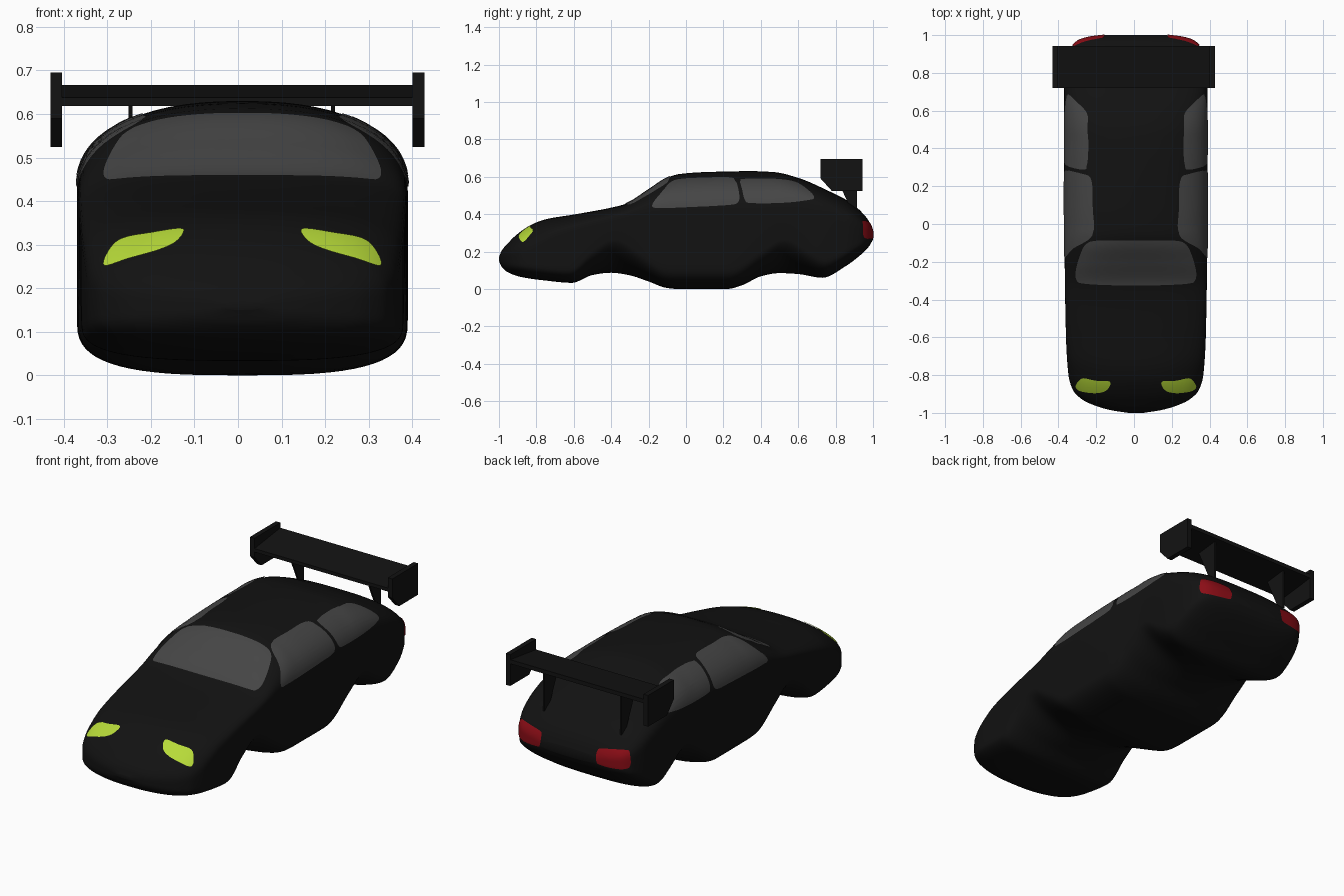
import bpy, bmesh, math
from mathutils import Vector
from mathutils.bvhtree import BVHTree

if "Cube" in bpy.data.objects:
    bpy.data.objects.remove(bpy.data.objects["Cube"])

CX = 0.01  # centre line of the body


def material(name, rgb):
    m = bpy.data.materials.new(name)
    m.diffuse_color = (*rgb, 1)
    m.use_nodes = True
    m.node_tree.nodes["Principled BSDF"].inputs["Base Color"].default_value = m.diffuse_color
    return m


BLACK = material("black_paint", (0.006, 0.006, 0.006))
GLASS = material("grey_glass", (0.06, 0.06, 0.06))
LIME = material("lime_lamp", (0.47, 0.70, 0.04))
RED = material("red_lamp", (0.26, 0.004, 0.008))


def add_object(name, bm, mat, smooth):
    me = bpy.data.meshes.new(name)
    for f in bm.faces:
        f.smooth = smooth
    bm.to_mesh(me)
    bm.free()
    me.materials.append(mat)
    ob = bpy.data.objects.new(name, me)
    bpy.context.collection.objects.link(ob)
    return ob


def curve(keys, y):
    """Smooth monotone interpolation through (y, value) keys."""
    def slope(i):
        if i == 0 or i == len(keys) - 1:
            j = max(i, 1)
            return (keys[j][1] - keys[j-1][1]) / (keys[j][0] - keys[j-1][0])
        a = (keys[i][1] - keys[i-1][1]) / (keys[i][0] - keys[i-1][0])
        b = (keys[i+1][1] - keys[i][1]) / (keys[i+1][0] - keys[i][0])
        return 0 if a * b <= 0 else 2 * a * b / (a + b)
    i = 0
    while i < len(keys) - 2 and y > keys[i+1][0]:
        i += 1
    h = keys[i+1][0] - keys[i][0]
    t = min(max((y - keys[i][0]) / h, 0), 1)
    p, q, m, n = keys[i][1], keys[i+1][1], slope(i) * h, slope(i+1) * h
    return ((2*t**3 - 3*t*t + 1) * p + (t**3 - 2*t*t + t) * m
            + (3*t*t - 2*t**3) * q + (t**3 - t*t) * n)


# Body contours along the length
TOP = [(-1, .17), (-.985, .205), (-.95, .247), (-.9, .295), (-.82, .347), (-.74, .375),
       (-.6, .398), (-.4, .435), (-.32, .456), (-.2, .53), (-.1, .594), (-.04, .614),
       (.1, .625), (.35, .63), (.47, .625), (.6, .594), (.75, .53), (.88, .462),
       (.96, .388), (.985, .35), (1, .315)]
BOTTOM = [(-1, .15), (-.985, .118), (-.95, .088), (-.88, .064), (-.75, .045), (-.61, .033),
          (-.5, .075), (-.4, .087), (-.3, .073), (-.2, .04), (-.1, .005), (-.04, 0),
          (.22, 0), (.3, .02), (.4, .068), (.5, .085), (.6, .08), (.73, .06),
          (.85, .12), (.94, .188), (.98, .23), (1, .265)]
HALF_WIDTH = [(-1, .04), (-.985, .135), (-.96, .22), (-.93, .283), (-.88, .333), (-.8, .357),
              (-.6, .37), (-.2, .377), (.2, .38), (.7, .38), (.85, .37), (.93, .345),
              (.97, .305), (.988, .25), (1, .16)]
SHOULDER = [(-1, .162), (-.95, .17), (-.85, .2), (-.7, .28), (-.4, .36), (-.2, .40),
            (.5, .42), (.75, .39), (.9, .33), (1, .292)]
SILL = [(-1, .158), (-.9, .14), (-.62, .12), (-.5, .21), (-.38, .265), (-.26, .21), (-.1, .13),
        (.24, .13), (.41, .21), (.53, .265), (.65, .21), (.75, .17), (.9, .24), (1, .285)]
TOP_POWER = [(-1, 2.3), (-.8, 2.4), (-.3, 3.2), (0, 2.35), (.4, 2.35), (.68, 2.9), (1, 3)]
SILL_POWER = [(-1, 2.5), (-.65, 3), (-.38, 1.7), (-.08, 3), (.23, 3), (.53, 1.7), (.76, 2.8), (1, 3)]


def section(y, steps=32):
    w, top, bot = curve(HALF_WIDTH, y), curve(TOP, y), curve(BOTTOM, y)
    zs, zb = curve(SHOULDER, y), curve(SILL, y)
    pts = []
    for half in (1, -1):
        n = curve(TOP_POWER if half > 0 else SILL_POWER, y)
        for k in range(steps + 1):
            a = math.pi * k / steps
            c, s = math.cos(a) * half, abs(math.sin(a))
            x = math.copysign(abs(c) ** (2 / n), c) * w
            z = zs + (top - zs) * s ** (2/n) if half > 0 else zb - (zb - bot) * s ** (2/n)
            pts.append((CX + x, y, z))
    return pts


# Car body lofted from nose to tail
bm = bmesh.new()
N = 130
rings = [[bm.verts.new(p) for p in section(-math.cos(math.pi * i / N))] for i in range(N + 1)]
for r, q in zip(rings, rings[1:]):
    for k in range(len(r)):
        j = (k + 1) % len(r)
        bm.faces.new((r[k], r[j], q[j], q[k]))
bm.faces.new(rings[0])
bm.faces.new(rings[-1])
bmesh.ops.recalc_face_normals(bm, faces=bm.faces)
TREE = BVHTree.FromBMesh(bm)
add_object("car_body", bm, BLACK, True)


def patch(name, outline, place, direction, mat, lift=0.004, sub=5, ring_count=9):
    """Rounded outline in a view plane, projected on to the body."""
    pts, n = [Vector(p) for p in outline], len(outline)
    loop = []
    for i in range(n):
        a, b, c, d = (pts[(i + o) % n] for o in (-1, 0, 1, 2))
        for k in range(sub):
            t = k / sub
            loop.append(b + 0.5 * t * (c - a + t * (2*a - 5*b + 4*c - d + t * (3*(b - c) + d - a))))
    mid = sum(loop, Vector((0, 0))) / len(loop)
    direction = Vector(direction)
    bm = bmesh.new()

    def drop(p):
        start = Vector(place(*p)) - direction * 3
        hit, normal, _, _ = TREE.ray_cast(start, direction)
        if hit is None:
            hit, normal, _, _ = TREE.find_nearest(Vector(place(*p)))
        return bm.verts.new(hit + normal * lift)

    grid = [[drop(mid + (p - mid) * r / ring_count) for p in loop] for r in range(1, ring_count + 1)]
    centre = drop(mid)
    for k in range(len(loop)):
        j = (k + 1) % len(loop)
        bm.faces.new((centre, grid[0][k], grid[0][j]))
        for g, h in zip(grid, grid[1:]):
            bm.faces.new((g[k], h[k], h[j], g[j]))
    bm.normal_update()
    if sum((f.normal for f in bm.faces), Vector()).dot(direction) > 0:
        bmesh.ops.reverse_faces(bm, faces=bm.faces)
    add_object(name, bm, mat, True)


# Windscreen, outlined from above
half = [(0, -.324), (.16, -.322), (.28, -.314), (.312, -.298), (.318, -.25),
        (.295, -.165), (.265, -.108), (.215, -.088), (.1, -.085)]
screen = half + [(-x, y) for x, y in half[:0:-1]] 
screen.insert(len(half), (0, -.085))
patch("windscreen", screen, lambda x, y: (CX + x, y, 0), (0, 0, -1), GLASS)

# Side windows and lamps, mirrored left and right
FRONT_WINDOW = [(-.182, .443), (-.13, .515), (-.085, .568), (-.03, .588), (.1, .595), (.235, .596),
                (.266, .575), (.284, .51), (.28, .465), (.235, .449), (.05, .439), (-.12, .433)]
REAR_WINDOW = [(.288, .58), (.3, .53), (.315, .475), (.345, .459), (.5, .459), (.64, .472),
               (.685, .487), (.645, .535), (.585, .572), (.5, .587), (.38, .591), (.31, .588)]
HEADLAMP = [(.315, .25), (.305, .285), (.275, .312), (.21, .325), (.137, .334),
            (.15, .306), (.19, .286), (.26, .266)]
TAIL_LAMP = [(.335, .29), (.33, .35), (.305, .364), (.19, .352), (.168, .335),
             (.17, .285), (.195, .27), (.31, .268)]
for s, side in ((-1, "left"), (1, "right")):
    patch(side + "_front_window", FRONT_WINDOW, lambda y, z: (s * .4, y, z), (-s, 0, 0), GLASS)
    patch(side + "_rear_window", REAR_WINDOW, lambda y, z: (s * .4, y, z), (-s, 0, 0), GLASS)
    patch(side + "_headlamp", HEADLAMP, lambda x, z: (CX + s * x, -.85, z), (0, 1, 0), LIME)
    patch(side + "_tail_lamp", TAIL_LAMP, lambda x, z: (CX + s * x, .97, z), (0, -1, 0), RED)


def slab(name, profile, x0, x1):
    """Side profile (y, z) extruded across x."""
    bm = bmesh.new()
    f = bm.faces.new([bm.verts.new((x0, y, z)) for y, z in profile])
    out = bmesh.ops.extrude_face_region(bm, geom=[f])["geom"]
    bmesh.ops.translate(bm, vec=(x1 - x0, 0, 0), verts=[v for v in out if isinstance(v, bmesh.types.BMVert)])
    bmesh.ops.recalc_face_normals(bm, faces=bm.faces)
    add_object(name, bm, BLACK, False)


# Rear wing: blade, end plates and struts
slab("wing_blade", [(.72, .619), (.72, .638), (.942, .667), (.942, .645)], -.405, .402)
PLATE = [(.72, .695), (.943, .695), (.943, .524), (.78, .524), (.72, .59)]
STRUT = [(.785, .638), (.915, .65), (.915, .42), (.875, .44)]
for x, side in ((-.431, "left"), (.401, "right")):
    slab(side + "_wing_end_plate", PLATE, x, x + .027)
for x, side in ((-.252, "left"), (.213, "right")):
    slab(side + "_wing_strut", STRUT, x, x + .01)
